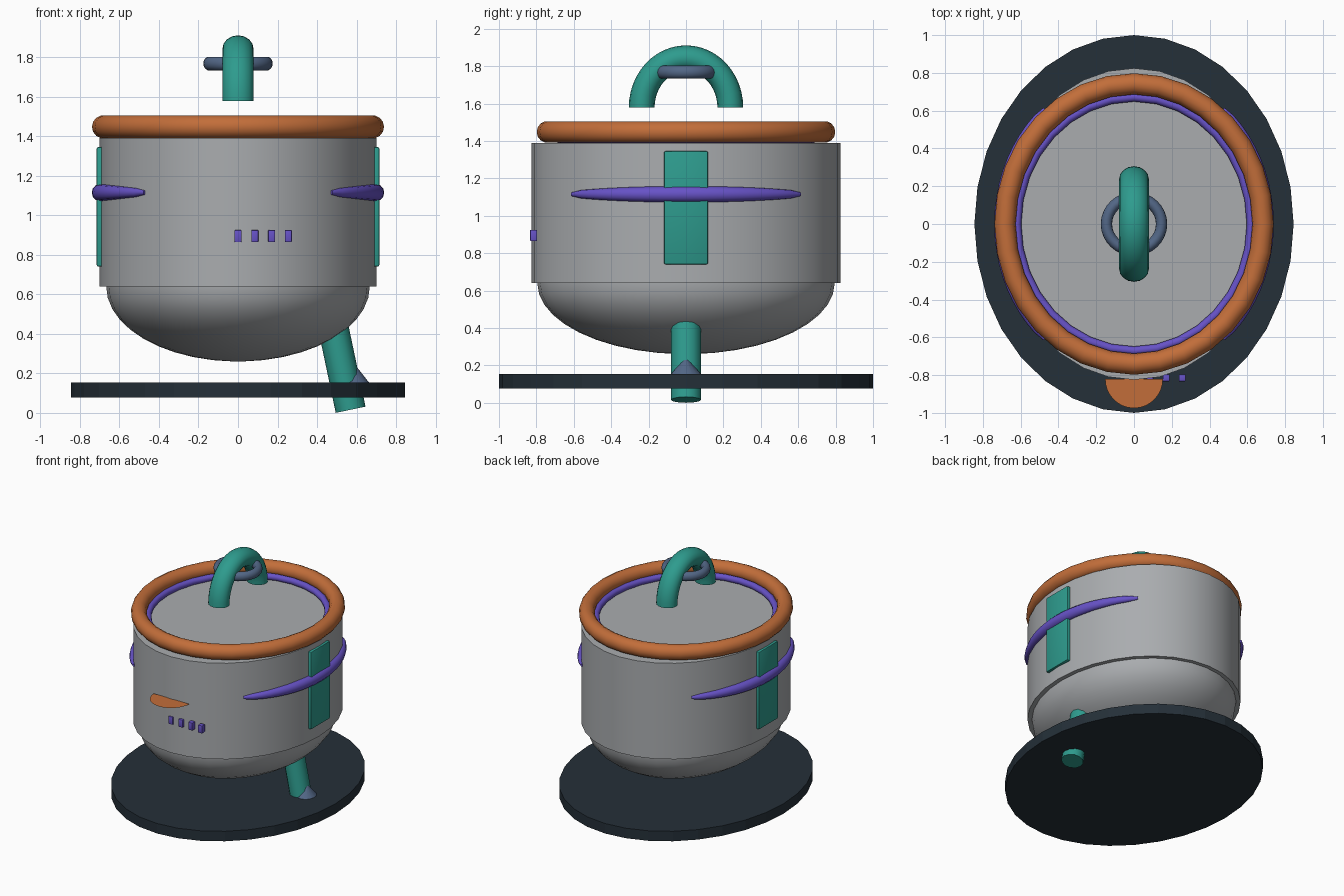
import bpy, bmesh, math
from mathutils import Vector, Matrix

if "Cube" in bpy.data.objects:
    bpy.data.objects.remove(bpy.data.objects["Cube"])


def material(name, rgb):
    m = bpy.data.materials.new(name)
    m.diffuse_color = (*rgb, 1)
    m.use_nodes = True
    m.node_tree.nodes["Principled BSDF"].inputs["Base Color"].default_value = m.diffuse_color
    return m


GREY = material("brushed grey", (0.40, 0.415, 0.43))
DARK = material("dark slate", (0.018, 0.029, 0.040))
TEAL = material("teal", (0.027, 0.33, 0.27))
ORANGE = material("copper orange", (0.54, 0.155, 0.042))
PURPLE = material("violet", (0.135, 0.085, 0.57))
SLATE = material("slate blue", (0.085, 0.135, 0.24))


def finish(name, bm, mat, angle=40):
    bmesh.ops.recalc_face_normals(bm, faces=bm.faces)
    mesh = bpy.data.meshes.new(name)
    bm.to_mesh(mesh)
    bm.free()
    mesh.materials.append(mat)
    ob = bpy.data.objects.new(name, mesh)
    bpy.context.collection.objects.link(ob)
    bpy.ops.object.select_all(action='DESELECT')
    ob.select_set(True)
    bpy.context.view_layer.objects.active = ob
    if angle:
        bpy.ops.object.shade_smooth_by_angle(angle=math.radians(angle))
    return ob


def skin(name, rings, mat, closed=False, angle=40):
    """Bridge equal loops of points; open skins get end caps."""
    bm = bmesh.new()
    loops = [[bm.verts.new(p) for p in ring] for ring in rings]
    n = len(loops[0])
    pairs = list(zip(loops, loops[1:])) + ([(loops[-1], loops[0])] if closed else [])
    for a, b in pairs:
        for i in range(n):
            j = (i + 1) % n
            bm.faces.new((a[i], a[j], b[j], b[i]))
    if not closed:
        bm.faces.new(loops[0])
        bm.faces.new(loops[-1])
    return finish(name, bm, mat, angle)


def oval(rx, ry, z, n=32):
    return [(rx * math.cos(2 * math.pi * i / n), ry * math.sin(2 * math.pi * i / n), z)
            for i in range(n)]


def section(centre, u, v, w, h, n=14):
    """Elliptical tube section spanned by directions u and v."""
    return [centre + u * (w * math.cos(2 * math.pi * i / n)) + v * (h * math.sin(2 * math.pi * i / n))
            for i in range(n)]


def torus(name, rx, ry, z, w, h, mat, n=32):
    rings = []
    for i in range(n):
        t = 2 * math.pi * i / n
        u = Vector((math.cos(t), math.sin(t), 0))
        rings.append(section(Vector((rx * u.x, ry * u.y, z)), u, Vector((0, 0, 1)), w, h))
    return skin(name, rings, mat, closed=True, angle=60)


def box(name, centre, size, mat, bevel):
    bm = bmesh.new()
    bmesh.ops.create_cube(bm, size=1, matrix=Matrix.Translation(centre) @ Matrix.Diagonal((*size, 1)))
    bmesh.ops.bevel(bm, geom=bm.edges[:], offset=bevel, segments=2, profile=0.5, affect='EDGES')
    return finish(name, bm, mat)


# Base plate
skin("base_plate", [oval(0.845, 1.0, 0.077), oval(0.845, 1.0, 0.155)], DARK, angle=5)

# Rounded bowl under the drum
bowl = []
for k in range(11):
    a = math.radians(88 * (1 - k / 10))
    bowl.append(oval(0.667 * math.cos(a), 0.795 * math.cos(a), 0.64 - 0.38 * math.sin(a)))
bowl.append(oval(0.667, 0.795, 0.66))
skin("bowl", bowl, GREY)

# Drum body
skin("drum", [oval(0.70, 0.825, 0.64), oval(0.70, 0.825, 1.39)], GREY)

# Rim and lid seal
torus("rim", 0.683, 0.742, 1.448, 0.056, 0.058, ORANGE)
torus("lid_seal", 0.621, 0.672, 1.41, 0.024, 0.025, PURPLE)

# Arched lid handle and its ring
arch = []
for i in range(25):
    t = math.pi * i / 24
    u = Vector((0, math.cos(t), math.sin(t)))
    arch.append(section(Vector((0, 0.237 * u.y, 1.578 + 0.264 * u.z)), u,
                        Vector((1, 0, 0)), 0.069, 0.079, 16))
skin("lid_handle", arch, TEAL, angle=50)
torus("handle_ring", 0.146, 0.140, 1.768, 0.030, 0.035, SLATE)

# Side panels and tapered side bands
for side, label in ((1, "right"), (-1, "left")):
    box(label + "_panel", (side * 0.695, 0, 1.043), (0.04, 0.235, 0.605), TEAL, 0.008)
    band = []
    for i in range(21):
        f = i / 10 - 1
        t = math.radians(47.5) * f
        k = 1 - 0.6 * f * f
        if abs(f) == 1:
            k = 0.25
        u = Vector((side * math.cos(t), math.sin(t), 0))
        band.append(section(Vector((0.70 * u.x, 0.825 * u.y, 1.115)), u,
                            Vector((0, 0, 1)), 0.04 * k, 0.043 * k, 12))
    skin(label + "_band", band, PURPLE, angle=50)

# Row of small front buttons
for i in range(4):
    box("button_%d" % (i + 1), (0.085 * i, -0.815, 0.895), (0.035, 0.036, 0.06), PURPLE, 0.003)

# Flat half-round front lip
bm = bmesh.new()
bm.faces.new([bm.verts.new((0.153 * math.cos(a), -0.82 - 0.155 * math.sin(a), 1.06))
              for a in (math.pi * i / 16 for i in range(17))])
finish("front_lip", bm, ORANGE, 0)

# Slanted leg through the base, with its cone foot
axis = Vector((-0.21, 0, 1)).normalized()
across = Vector((axis.z, 0, -axis.x))
foot = Vector((0.57, 0, 0.016))
skin("leg", [section(foot + axis * d, across, Vector((0, 1, 0)), 0.077, 0.081, 12)
             for d in (0, 0.52)], TEAL, angle=40)
skin("leg_cone", [oval(0.08, 0.088, 0.145, 16), oval(0.003, 0.003, 0.243, 16)],
     SLATE, angle=40).location.x = 0.59
